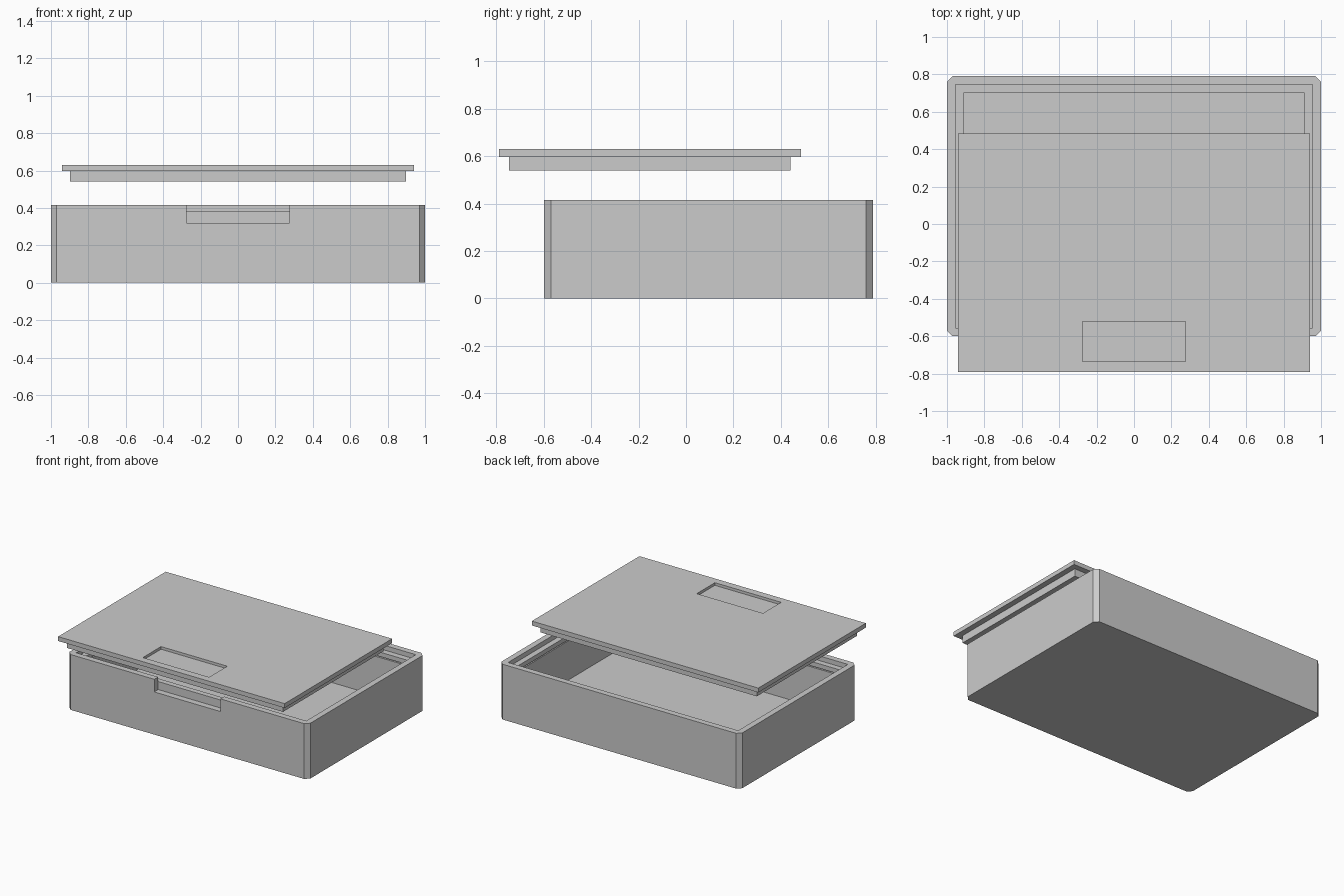
import bpy
import bmesh

if "Cube" in bpy.data.objects:
    bpy.data.objects.remove(bpy.data.objects["Cube"], do_unlink=True)

grey = bpy.data.materials.new("light_grey")
grey.use_nodes = True
grey.diffuse_color = (0.6, 0.6, 0.6, 1)
grey.node_tree.nodes["Principled BSDF"].inputs["Base Color"].default_value = (0.6, 0.6, 0.6, 1)


def block(name, half_x, y, z, chamfer=0):
    """Box symmetric in x, with optional chamfered upright edges."""
    bm = bmesh.new()
    bmesh.ops.create_cube(bm, size=1)
    for v in bm.verts:
        v.co = (v.co.x * 2 * half_x,
                y[0] + (v.co.y + 0.5) * (y[1] - y[0]),
                z[0] + (v.co.z + 0.5) * (z[1] - z[0]))
    if chamfer:
        upright = [e for e in bm.edges
                   if abs(e.verts[0].co.z - e.verts[1].co.z) > 0.01]
        bmesh.ops.bevel(bm, geom=upright, offset=chamfer, segments=1, affect='EDGES')
    mesh = bpy.data.meshes.new(name)
    bm.to_mesh(mesh)
    bm.free()
    mesh.materials.append(grey)
    obj = bpy.data.objects.new(name, mesh)
    bpy.context.collection.objects.link(obj)
    return obj


def cut(target, name, half_x, y, z):
    """Subtract a hidden block from the target."""
    cutter = block(name, half_x, y, z)
    cutter.hide_render = True
    cutter.hide_set(True)
    cutter.display_type = 'WIRE'
    mod = target.modifiers.new(name, 'BOOLEAN')
    mod.operation = 'DIFFERENCE'
    mod.solver = 'EXACT'
    mod.object = cutter


# Tray: chamfered shell with cavity, lid ledge, seal groove and finger notch
tray = block("tray", 1.0, (-0.60, 0.79), (0, 0.415), chamfer=0.03)
cut(tray, "cavity_cutter", 0.912, (-0.512, 0.70), (0.045, 0.6))
cut(tray, "ledge_cutter", 0.955, (-0.555, 0.745), (0.38, 0.7))
cut(tray, "groove_cutter", 0.93, (-0.53, 0.718), (0.339, 0.347))
cut(tray, "notch_cutter", 0.275, (-0.7, -0.553), (0.32, 0.8))

# Lid: plate with a stepped lip beneath, raised and slid forward
lid_plate = block("lid_plate", 0.94, (-0.79, 0.485), (0.597, 0.63))
cut(lid_plate, "finger_recess_cutter", 0.275, (-0.735, -0.52), (0.61, 0.7))
lid_lip = block("lid_lip", 0.897, (-0.747, 0.442), (0.54, 0.597))
